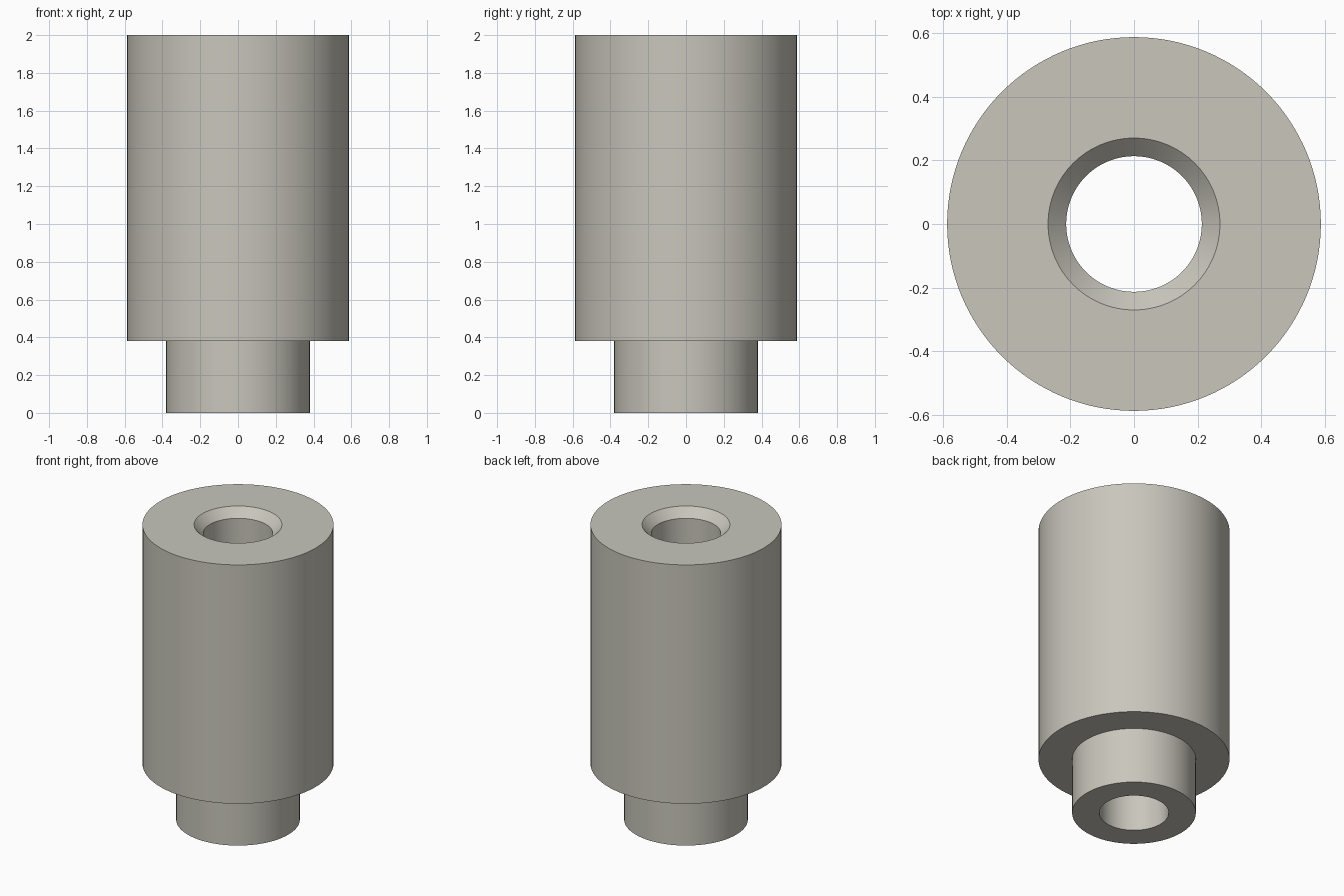
import bpy, bmesh, math

cube = bpy.data.objects.get("Cube")
if cube:
    bpy.data.objects.remove(cube, do_unlink=True)

SEGMENTS = 128

# Warm grey material
grey = bpy.data.materials.new("warm_grey")
grey.use_nodes = True
colour = (0.58, 0.565, 0.50, 1.0)
grey.diffuse_color = colour
grey.node_tree.nodes["Principled BSDF"].inputs["Base Color"].default_value = colour


def lathe(name, profile, material):
    """Revolve a closed (radius, height) profile around the z axis."""
    bm = bmesh.new()
    verts = [bm.verts.new((r, 0, z)) for r, z in profile]
    edges = [bm.edges.new((v, verts[(i + 1) % len(verts)])) for i, v in enumerate(verts)]
    bmesh.ops.spin(bm, geom=verts + edges, cent=(0, 0, 0), axis=(0, 0, 1),
                   angle=math.tau, steps=SEGMENTS, use_merge=True)
    bmesh.ops.remove_doubles(bm, verts=bm.verts, dist=1e-5)
    bmesh.ops.recalc_face_normals(bm, faces=bm.faces)
    mesh = bpy.data.meshes.new(name)
    bm.to_mesh(mesh)
    bm.free()
    mesh.materials.append(material)
    obj = bpy.data.objects.new(name, mesh)
    bpy.context.collection.objects.link(obj)
    bpy.ops.object.select_all(action='DESELECT')
    obj.select_set(True)
    bpy.context.view_layer.objects.active = obj
    bpy.ops.object.shade_smooth_by_angle(angle=math.radians(30))
    return obj


# Stepped sleeve: narrow spigot, wide body, through bore with chamfered mouth
lathe("stepped_sleeve", [
    (0.213, 0.0), (0.38, 0.0),        # spigot end
    (0.38, 0.38), (0.587, 0.38),      # shoulder
    (0.587, 2.0), (0.27, 2.0),        # body and top face
    (0.213, 1.943),                   # chamfer into the bore
], grey)
